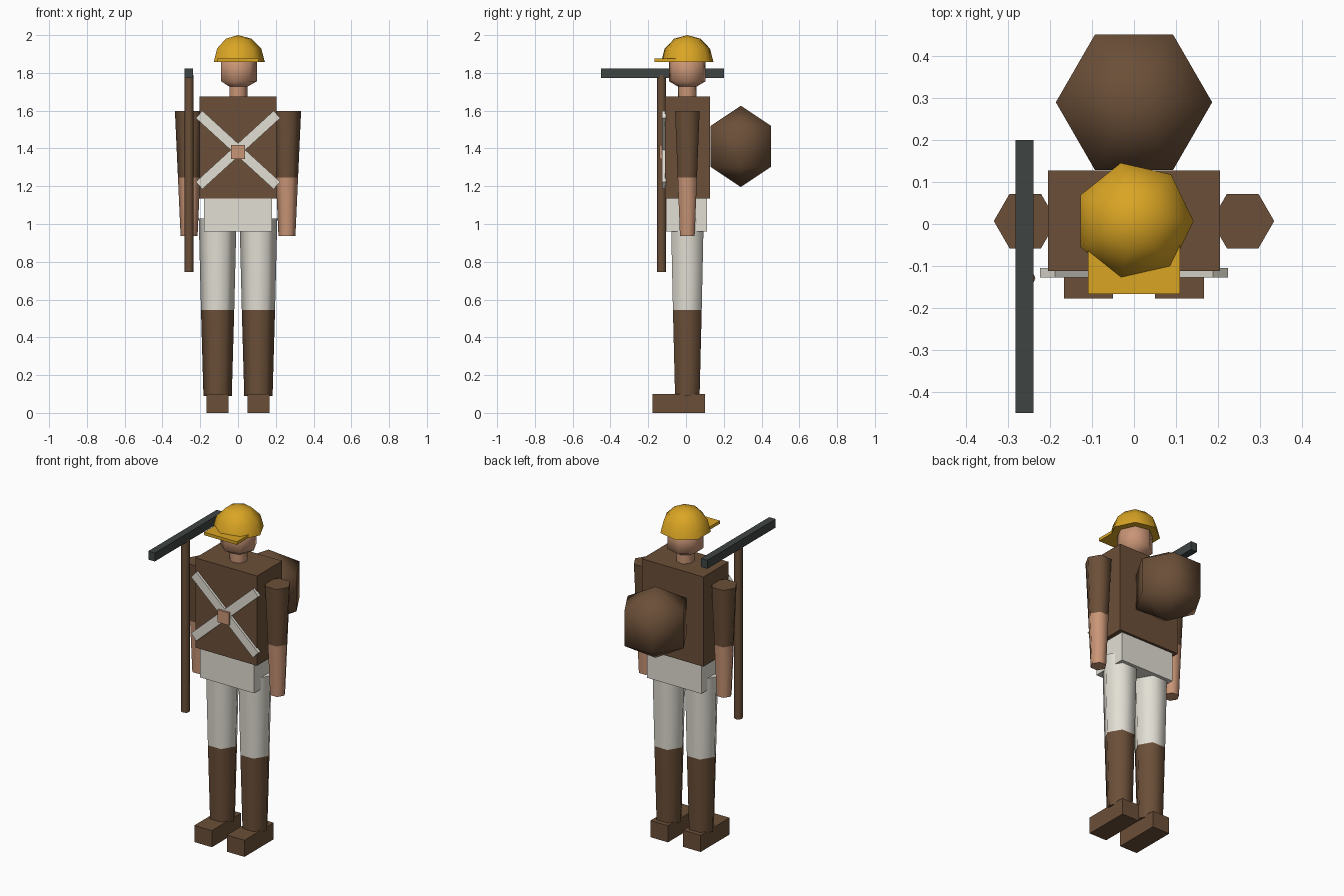
import bpy, bmesh
from math import radians, sin, cos, pi, atan2, hypot
from mathutils import Matrix, Vector

if "Cube" in bpy.data.objects:
    bpy.data.objects.remove(bpy.data.objects["Cube"], do_unlink=True)

MID_Y = 0.007  # depth of the body's centre line


def material(name, rgb):
    def linear(c):
        c /= 255
        return c / 12.92 if c <= 0.04045 else ((c + 0.055) / 1.055) ** 2.4
    m = bpy.data.materials.new(name)
    colour = [linear(c) for c in rgb] + [1]
    m.diffuse_color = colour
    m.use_nodes = True
    m.node_tree.nodes["Principled BSDF"].inputs["Base Color"].default_value = colour
    return m


brown = material("brown cloth", (107, 79, 56))
skin = material("skin", (201, 149, 118))
white = material("off white", (226, 223, 212))
gold = material("golden yellow", (218, 165, 36))
iron = material("dark iron", (62, 69, 68))


def finish(name, bm, mats, smooth=False):
    bmesh.ops.recalc_face_normals(bm, faces=bm.faces)
    mesh = bpy.data.meshes.new(name)
    bm.to_mesh(mesh)
    bm.free()
    for m in mats:
        mesh.materials.append(m)
    obj = bpy.data.objects.new(name, mesh)
    bpy.context.collection.objects.link(obj)
    if smooth:
        bpy.ops.object.select_all(action='DESELECT')
        obj.select_set(True)
        bpy.context.view_layer.objects.active = obj
        bpy.ops.object.shade_smooth_by_angle(angle=radians(65))
    return obj


def box(name, x, y, z, mat, turn=0):
    """Box from (min, max) ranges, optionally turned about its depth axis."""
    size = [r[1] - r[0] for r in (x, y, z)]
    centre = Vector([(r[0] + r[1]) / 2 for r in (x, y, z)])
    bm = bmesh.new()
    bmesh.ops.create_cube(bm, size=1, matrix=Matrix.Translation(centre)
                          @ Matrix.Rotation(turn, 4, 'Y') @ Matrix.Diagonal((*size, 1)))
    return finish(name, bm, [mat])


def lathe(name, x, y, profile, sides, mats, split=None):
    """Faceted turned shape; faces above the split height take the second material."""
    bm = bmesh.new()
    rings = []
    for r, z in profile:
        if r == 0:
            rings.append([bm.verts.new((x, y, z))] * sides)
        else:
            rings.append([bm.verts.new((x + r * cos(2 * pi * i / sides),
                                        y + r * sin(2 * pi * i / sides), z))
                          for i in range(sides)])
    for low, high in zip(rings, rings[1:]):
        for i in range(sides):
            j = (i + 1) % sides
            bm.faces.new(dict.fromkeys((low[i], low[j], high[j], high[i])))
    for ring, (r, z) in ((rings[0], profile[0]), (rings[-1], profile[-1])):
        if r:
            bm.faces.new(ring)
    if split:
        for f in bm.faces:
            f.material_index = int(f.calc_center_median().z > split)
    return finish(name, bm, mats, True)


def ball(r, z, start=-90, step=60):
    """Profile of a coarse sphere from the start angle up to the pole."""
    arc = [(r * cos(radians(a)), z + r * sin(radians(a))) for a in range(start, 90, step)]
    if start == -90:
        arc[0] = (0, z - r)
    return arc + [(0, z + r)]


# Body
box("torso", (-0.205, 0.205), (-0.112, 0.127), (1.135, 1.675), brown)
box("hips", (-0.18, 0.18), (-0.105, 0.112), (0.96, 1.135), white)
lathe("neck", 0, MID_Y, [(0.05, 1.67), (0.05, 1.74)], 7, [skin])
lathe("head", 0, MID_Y, ball(0.115, 1.813), 7, [skin])

# Helmet
lathe("helmet_dome", 0, MID_Y, ball(0.142, 1.858, 0, 30), 7, [gold])
box("helmet_brim", (-0.109, 0.109), (-0.167, -0.04), (1.858, 1.876), gold)

# Limbs
for side, s in (("left", 1), ("right", -1)):
    lathe(side + "_arm", s * 0.259, MID_Y,
          [(0.045, 0.937), (0.059, 1.247), (0.075, 1.597)], 6, [skin, brown], 1.247)
    lathe(side + "_leg", s * 0.108, MID_Y,
          [(0.075, 0.09), (0.088, 0.545), (0.1, 1.03)], 6, [brown, white], 0.545)
    box(side + "_foot", sorted((s * 0.05, s * 0.167)), (-0.177, 0.1), (0, 0.1), brown)

# Crossed chest straps and buckle
half_x, half_z, strap_z = 0.206, 0.188, 1.392
half_len = hypot(half_x, half_z)
for name, s in (("strap_rising", -1), ("strap_falling", 1)):
    box(name, (-half_len, half_len), (-0.127, -0.105),
        (strap_z - 0.026, strap_z + 0.026), white, s * atan2(half_z, half_x))
box("buckle", (-0.037, 0.037), (-0.14, -0.11), (1.343, 1.418), skin)

# Backpack
lathe("backpack", 0, 0.29, ball(0.215, 1.411), 6, [brown])

# Pickaxe
lathe("pick_handle", -0.259, -0.129, [(0.024, 0.745), (0.024, 1.79)], 8, [brown])
box("pick_head", (-0.282, -0.239), (-0.45, 0.2), (1.773, 1.824), iron)
